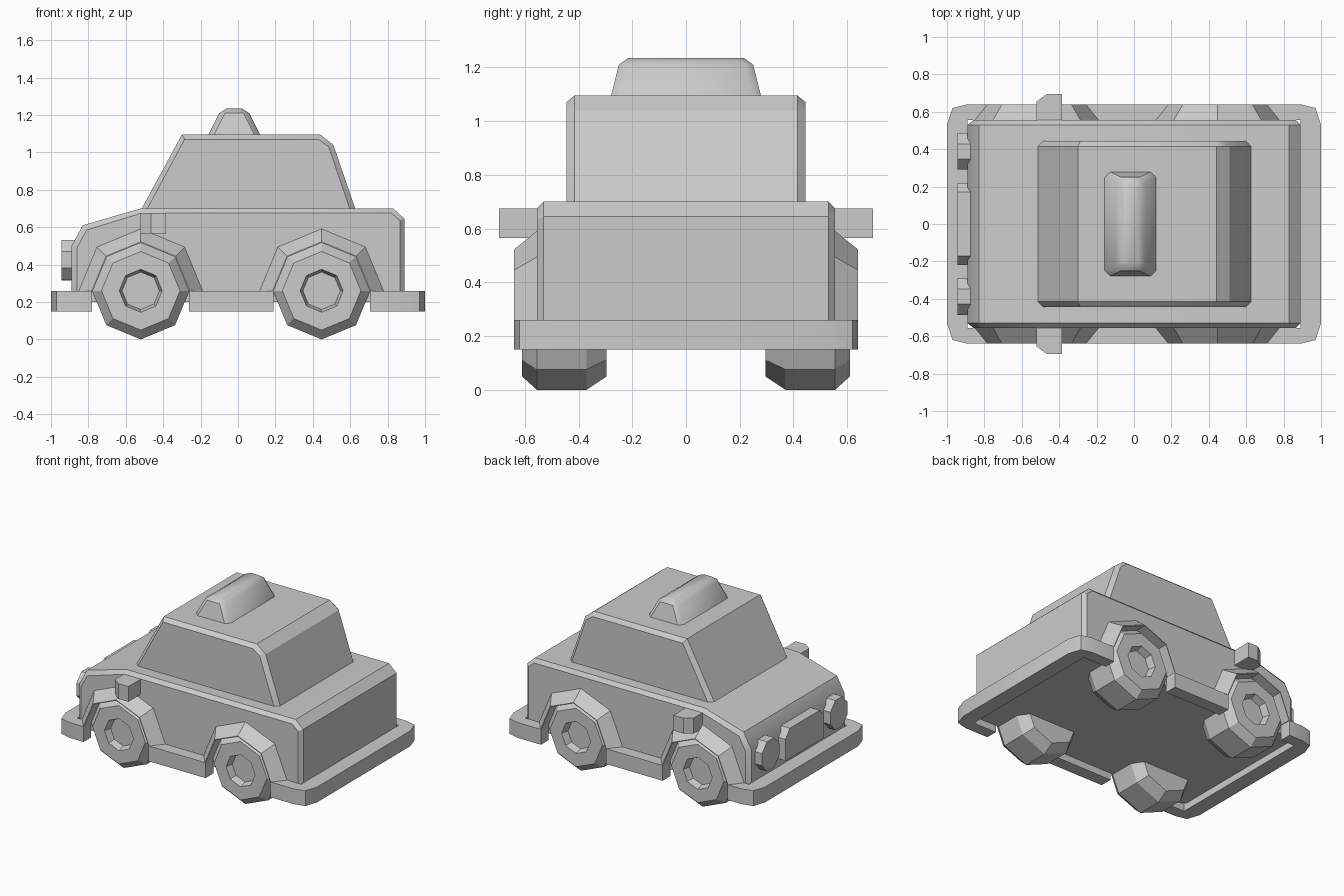
import bpy, bmesh
from math import sin, cos, pi, radians

if "Cube" in bpy.data.objects:
    bpy.data.objects.remove(bpy.data.objects["Cube"])


def loft(name, rings, smooth=30):
    """Skin equal-length rings of points and cap both ends."""
    bm = bmesh.new()
    vs = [[bm.verts.new(p) for p in ring] for ring in rings]
    n = len(rings[0])
    for a, b in zip(vs, vs[1:]):
        for i in range(n):
            j = (i + 1) % n
            bm.faces.new((a[i], a[j], b[j], b[i]))
    bm.faces.new(vs[0])
    bm.faces.new(vs[-1])
    bmesh.ops.recalc_face_normals(bm, faces=bm.faces)
    me = bpy.data.meshes.new(name)
    bm.to_mesh(me)
    bm.free()
    ob = bpy.data.objects.new(name, me)
    bpy.context.collection.objects.link(ob)
    bpy.context.view_layer.objects.active = ob
    ob.select_set(True)
    bpy.ops.object.shade_smooth_by_angle(angle=radians(smooth))
    ob.select_set(False)
    return ob


def side_shell(name, outer, inner, y_edge, y_face):
    """Side profile extruded across the car with chamfered flanks."""
    layers = ((inner, -y_face), (outer, -y_edge), (outer, y_edge), (inner, y_face))
    return loft(name, [[(x, y, z) for x, z in prof] for prof, y in layers])


def slab(name, plan, z0, z1):
    return loft(name, [[(x, y, z) for x, y in plan] for z in (z0, z1)])


# Lower body
side_shell("lower_body",
           [(-.89, .2), (-.89, .5), (-.83, .61), (-.52, .70), (.83, .70), (.89, .645), (.89, .2)],
           [(-.86, .2), (-.86, .49), (-.81, .585), (-.515, .675), (.82, .675), (.865, .635), (.865, .2)],
           .53, .555)

# Cabin
side_shell("cabin",
           [(-.52, .69), (-.30, 1.095), (.44, 1.095), (.51, 1.04), (.63, .69)],
           [(-.49, .69), (-.285, 1.07), (.43, 1.07), (.485, 1.03), (.60, .69)],
           .415, .445)


# Roof sign: stacked octagonal rings
def sign_ring(x0, x1, y, z, c):
    return [(x0 + c, -y, z), (x1 - c, -y, z), (x1, -y + c, z), (x1, y - c, z),
            (x1 - c, y, z), (x0 + c, y, z), (x0, y - c, z), (x0, -y + c, z)]


loft("roof_sign", [sign_ring(-.16, .12, .28, 1.09, .03),
                   sign_ring(-.10, .06, .25, 1.21, .03),
                   sign_ring(-.06, .02, .215, 1.235, .015)], 40)

# End bumpers wrapping round the corners
for name, s, x_end in (("front_bumper", -1, .78), ("rear_bumper", 1, .705)):
    half = [(x_end, .555), (x_end, .64), (.89, .64), (.97, .62), (1, .53)]
    plan = half + [(x, -y) for x, y in reversed(half)] + [(.89, -.555), (.89, .555)]
    slab(name, [(s * x, y) for x, y in plan], .15, .26)

for side, s in (("right", -1), ("left", 1)):
    # Side sills between the wheels
    slab("sill_" + side, [(-.263, s * .55), (.19, s * .55), (.19, s * .64), (-.263, s * .64)], .15, .26)

    # Wing mirrors
    slab("mirror_" + side, [(-.52, s * .53), (-.52, s * .655), (-.465, s * .695),
                            (-.385, s * .695), (-.385, s * .53)], .565, .675)

    # Headlights
    loft("headlight_" + side,
         [[(x, s * .388 + .106 * cos(pi / 4 * (i + .5)), .425 + .115 * sin(pi / 4 * (i + .5)))
           for i in range(8)] for x in (-.945, -.87)])

    for end, cx in (("front", -.52), ("rear", .447)):
        # Octagonal wheel with bevelled tread and recessed hub
        loft(f"wheel_{end}_{side}",
             [[(cx + r * cos(pi / 4 * i), s * y, .26 + r * sin(pi / 4 * i)) for i in range(8)]
              for r, y in ((.21, .295), (.26, .37), (.26, .555), (.21, .61), (.115, .61), (.10, .56))])

        # Flared fender arch over the wheel
        loft(f"fender_{end}_{side}",
             [[(cx + r * cos(pi / 4 * i), s * y, .26 + r * sin(pi / 4 * i))
               for r, y in ((.335, .55), (.262, .64), (.256, .64), (.256, .55))]
              for i in range(5)])

# Grille with cut top corners
loft("grille", [[(x, y, z) for y, z in ((-.22, .315), (.22, .315), (.22, .47),
                                        (.17, .53), (-.17, .53), (-.22, .47))]
                for x in (-.945, -.87)])
